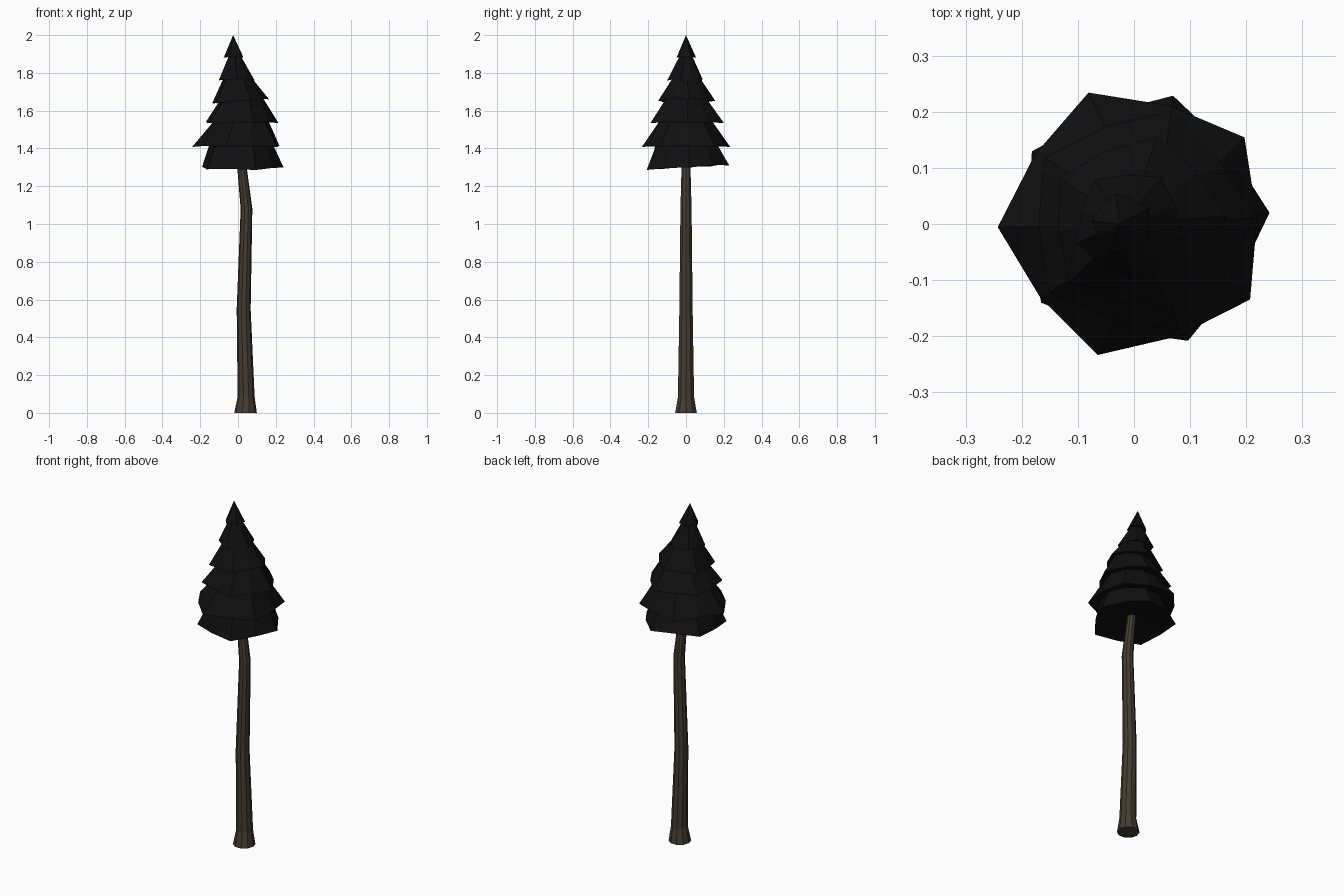
import bpy, bmesh, math
from mathutils import Vector

if "Cube" in bpy.data.objects:
    bpy.data.objects.remove(bpy.data.objects["Cube"])


def material(name, rgb):
    m = bpy.data.materials.new(name)
    m.diffuse_color = (*rgb, 1)
    m.use_nodes = True
    m.node_tree.nodes["Principled BSDF"].inputs["Base Color"].default_value = m.diffuse_color
    return m


bark = material("brown bark", (0.06, 0.045, 0.029))
needles = material("dark needles", (0.005, 0.005, 0.005))


def finish(bm, name, mat):
    bmesh.ops.recalc_face_normals(bm, faces=bm.faces[:])
    me = bpy.data.meshes.new(name)
    bm.to_mesh(me)
    bm.free()
    me.materials.append(mat)
    ob = bpy.data.objects.new(name, me)
    bpy.context.collection.objects.link(ob)
    return ob


def bridge(bm, a, b):
    n = len(a)
    for i in range(n):
        j = (i + 1) % n
        bm.faces.new((a[i], a[j], b[j], b[i]))


def fan(bm, ring, point):
    c = bm.verts.new(point)
    for i in range(len(ring)):
        bm.faces.new((ring[i], ring[(i + 1) % len(ring)], c))


# Trunk: slightly crooked tapering tube (z, centre x, radius)
bm = bmesh.new()
SIDES = 10
rings = []
for z, x, r in [(0, .04, .06), (.085, .043, .045), (.55, .03, .037),
                (1.08, .045, .031), (1.3, .021, .025), (1.5, .0, .02)]:
    rings.append([bm.verts.new((x + r * math.cos(math.tau * i / SIDES),
                                r * math.sin(math.tau * i / SIDES), z))
                  for i in range(SIDES)])
for a, b in zip(rings, rings[1:]):
    bridge(bm, a, b)
bm.faces.new(rings[0])
bm.faces.new(rings[-1])
finish(bm, "trunk", bark)


# Foliage tier: five-pointed skirt with a hollow underside
def tier(name, cx, cy, z, r, angle, top, tilt=(0, 0)):
    bm = bmesh.new()
    low, high = [], []
    tx, tz, tr = top
    for i in range(10):
        a = math.radians(angle + 36 * i)
        d = Vector((math.cos(a), math.sin(a)))
        rr = r * (1 if i % 2 == 0 else .88)
        dz = d.x * tilt[0] + d.y * tilt[1] + (0 if i % 2 == 0 else .006)
        low.append(bm.verts.new((cx + d.x * rr, cy + d.y * rr, z + dz)))
        if tr:
            high.append(bm.verts.new((tx + d.x * tr, d.y * tr, tz)))
    if tr:
        bridge(bm, low, high)
        bm.faces.new(high)
    else:
        fan(bm, low, (tx, 0, tz))
    fan(bm, low, (cx, cy, z + r * .17))
    finish(bm, name, needles)


tier("foliage_1", .012, .006, 1.298, .23, 3.5, (.016, 1.43, .165), (0, .013))
tier("foliage_2", .003, .003, 1.408, .246, 182, (.02, 1.56, .135))
tier("foliage_3", .01, .004, 1.534, .205, 2, (.022, 1.67, .108))
tier("foliage_4", .005, 0, 1.648, .16, 5, (-.005, 1.79, .064), (.012, 0))
tier("foliage_5", -.008, 0, 1.76, .1, 200, (-.018, 1.9, .028))
tier("foliage_6", -.021, 0, 1.88, .055, 30, (-.026, 2.0, 0))
